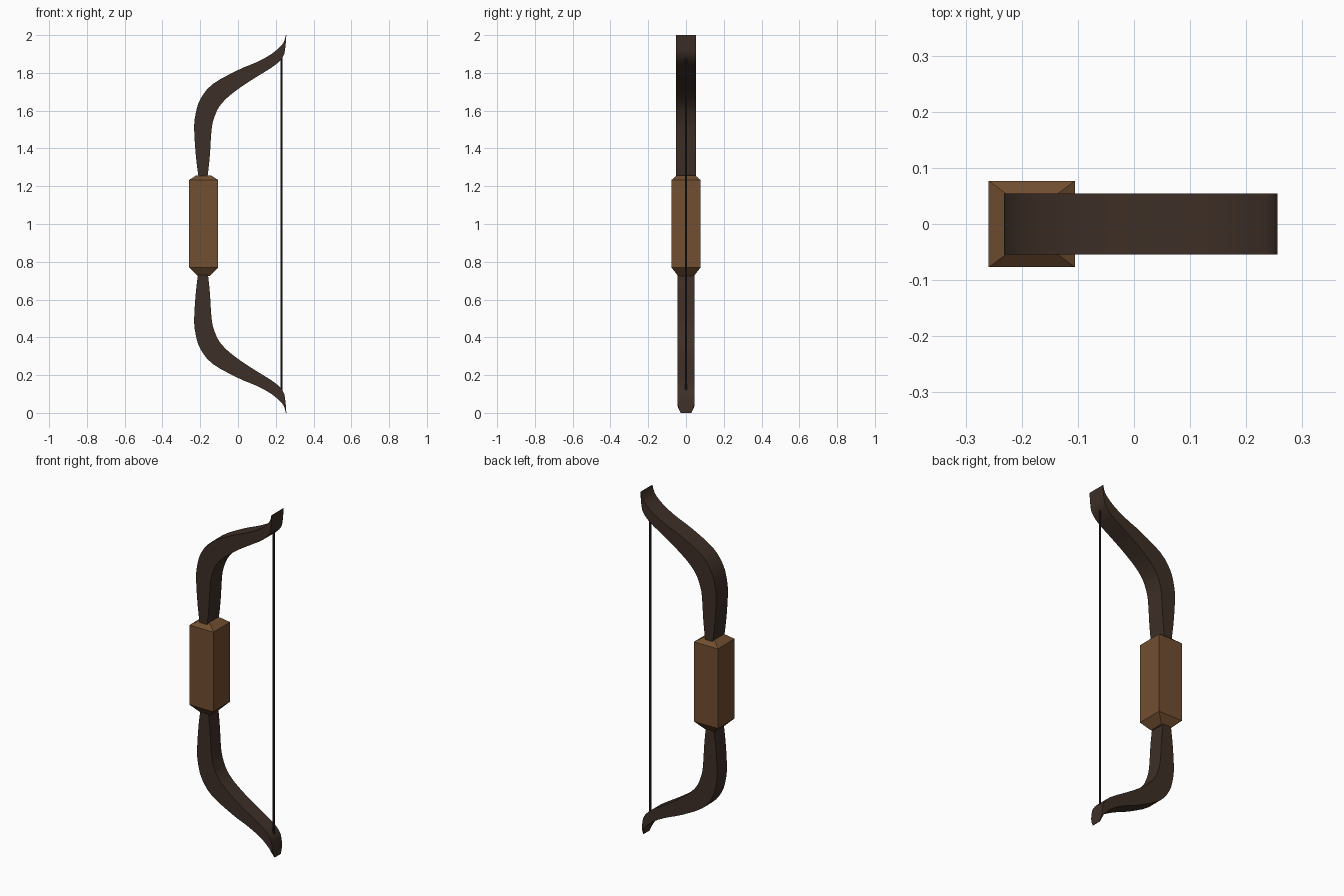
import bpy, bmesh, math
from mathutils import Vector

if "Cube" in bpy.data.objects:
    bpy.data.objects.remove(bpy.data.objects["Cube"])


def material(name, color):
    m = bpy.data.materials.new(name)
    m.use_nodes = True
    m.diffuse_color = (*color, 1)
    m.node_tree.nodes["Principled BSDF"].inputs["Base Color"].default_value = (*color, 1)
    return m


dark_wood = material("dark wood", (0.048, 0.029, 0.020))
grip_leather = material("brown grip", (0.165, 0.077, 0.030))
string_brown = material("dark string", (0.030, 0.018, 0.013))


def loft(name, rings, mat, smooth=False):
    """Skin a list of equal-sized rings and cap both ends."""
    bm = bmesh.new()
    rows = [[bm.verts.new(p) for p in ring] for ring in rings]
    n = len(rows[0])
    for a, b in zip(rows, rows[1:]):
        for i in range(n):
            j = (i + 1) % n
            bm.faces.new((a[i], a[j], b[j], b[i]))
    bm.faces.new(rows[0])
    bm.faces.new(rows[-1])
    bmesh.ops.recalc_face_normals(bm, faces=bm.faces)
    mesh = bpy.data.meshes.new(name)
    bm.to_mesh(mesh)
    bm.free()
    mesh.materials.append(mat)
    obj = bpy.data.objects.new(name, mesh)
    bpy.context.collection.objects.link(obj)
    if smooth:
        bpy.ops.object.select_all(action='DESELECT')
        obj.select_set(True)
        bpy.context.view_layer.objects.active = obj
        bpy.ops.object.shade_smooth_by_angle(angle=math.radians(35))
    return obj


def smooth_path(points, steps=3):
    """Catmull-Rom curve through the points."""
    pts = [Vector(p) for p in points]
    pts = [pts[0]] + pts + [pts[-1]]
    out = []
    for a, b, c, d in zip(pts, pts[1:], pts[2:], pts[3:]):
        for s in range(steps):
            t = s / steps
            out.append(0.5 * (2 * b + (c - a) * t + (2 * a - 5 * b + 4 * c - d) * t ** 2
                              + (3 * b - a - 3 * c + d) * t ** 3))
    return out + [pts[-1]]


# Limb stations: outer x, outer z, inner x, inner z
stations = [
    (-0.205, 1.22, -0.165, 1.22), (-0.222, 1.35, -0.150, 1.35),
    (-0.232, 1.50, -0.140, 1.50), (-0.225, 1.58, -0.125, 1.565),
    (-0.200, 1.66, -0.100, 1.62), (-0.135, 1.74, -0.050, 1.675),
    (0.000, 1.815, 0.030, 1.735), (0.090, 1.853, 0.100, 1.78),
    (0.170, 1.895, 0.195, 1.84), (0.225, 1.94, 0.238, 1.885),
    (0.245, 1.97, 0.250, 1.93), (0.253, 2.00, 0.256, 2.00),
]
outer = smooth_path([(s[0], s[1]) for s in stations])
inner = smooth_path([(s[2], s[3]) for s in stations])


def limb(name, half_width, upper):
    rings = []
    for o, i in zip(outer, inner):
        # the lower tip has clipped corners
        wo, wi = [half_width if upper else
                  half_width - 0.5 * max(0.0, p.y - 1.965) for p in (o, i)]
        zo, zi = (o.y, i.y) if upper else (2 - o.y, 2 - i.y)
        rings.append([(o.x, -wo, zo), (i.x, -wi, zi), (i.x, wi, zi), (o.x, wo, zo)])
    return loft(name, rings, dark_wood, smooth=True)


limb("upper_limb", 0.054, True)
limb("lower_limb", 0.045, False)

# Square grip with tapered ends
GRIP_X = -0.182
grip_rings = []
for z, hx, hy in [(0.725, 0.032, 0.042), (0.77, 0.077, 0.077),
                  (1.233, 0.077, 0.077), (1.258, 0.038, 0.048)]:
    grip_rings.append([(GRIP_X + sx * hx, sy * hy, z)
                       for sx, sy in ((-1, -1), (1, -1), (1, 1), (-1, 1))])
loft("grip", grip_rings, grip_leather)

# Bowstring
R = 0.006
string_rings = [[(0.23 + R * math.cos(a), R * math.sin(a), z)
                 for a in (math.tau * k / 8 for k in range(8))] for z in (0.12, 1.88)]
loft("bowstring", string_rings, string_brown, smooth=True)
